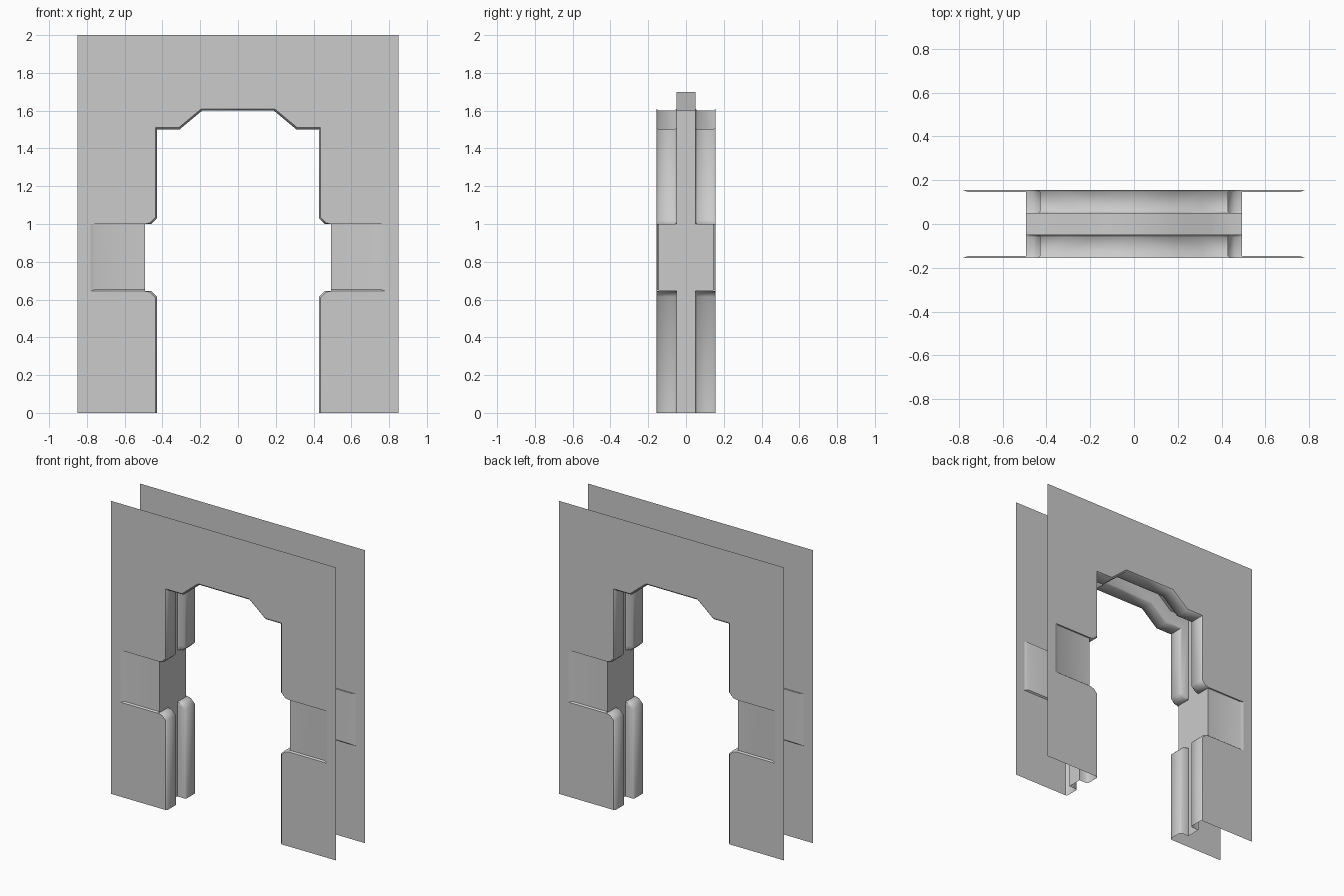
import bpy, bmesh, math
from mathutils import Vector

if "Cube" in bpy.data.objects:
    bpy.data.objects.remove(bpy.data.objects["Cube"])

FACE, RIM, GROOVE = 0.155, 0.145, 0.05   # half depths in y


def make_part(name, polys, facing):
    """Build the front right quarter from polygons, then mirror it in x and y."""
    bm = bmesh.new()
    cache = {}

    def vert(co):
        key = tuple(round(c, 5) for c in co)
        if key not in cache:
            cache[key] = bm.verts.new(key)
        return cache[key]

    for poly in polys:
        vs = list(dict.fromkeys(vert(p) for p in poly))
        area = sum(((Vector(poly[i]) - Vector(poly[0])).cross(Vector(poly[i + 1]) - Vector(poly[0]))
                    for i in range(1, len(poly) - 1)), Vector())
        if len(vs) > 2 and area.length > 1e-7:
            bm.faces.new(vs)
    bmesh.ops.recalc_face_normals(bm, faces=bm.faces[:])
    if sum(f.normal.dot(Vector(facing)) * f.calc_area() for f in bm.faces) < 0:
        bmesh.ops.reverse_faces(bm, faces=bm.faces[:])
    me = bpy.data.meshes.new(name)
    bm.to_mesh(me)
    bm.free()
    ob = bpy.data.objects.new(name, me)
    bpy.context.collection.objects.link(ob)
    bpy.ops.object.select_all(action='DESELECT')
    ob.select_set(True)
    bpy.context.view_layer.objects.active = ob
    bpy.ops.object.shade_smooth_by_angle(angle=math.radians(50))
    mod = ob.modifiers.new("mirror", 'MIRROR')
    mod.use_axis = (True, True, False)
    mod.merge_threshold = 0.0005
    return ob


# Half outline of the opening (x, z): raised rim, its bevelled edge, and the groove behind it
rim = [(0.428, 0), (0.428, 0.615), (0.46, 0.645), (0.493, 0.645), (0.493, 1.0), (0.46, 1.0),
       (0.428, 1.03), (0.428, 1.5), (0.31, 1.5), (0.19, 1.6), (0, 1.6)]
edge = [(0.438, 0), (0.438, 0.611), (0.464, 0.638), (0.493, 0.645), (0.493, 1.0), (0.464, 1.007),
        (0.438, 1.034), (0.438, 1.51), (0.314, 1.51), (0.194, 1.61), (0, 1.61)]
groove = [(0.493, 0), (0.493, 0.615), (0.493, 0.63), (0.493, 0.645), (0.493, 1.0), (0.493, 1.015),
          (0.493, 1.03), (0.493, 1.6), (0.346, 1.6), (0.226, 1.7), (0, 1.7)]
NOTCH = 3    # outline segment crossing the side notch

# Jamb and soffit lining: sweep the stepped cross-section along the outline
columns = [(edge, FACE), (rim, RIM), (rim, GROOVE + 0.01), (edge, GROOVE), (groove, GROOVE), (groove, 0)]
grid = [[(p[i][0], -y, p[i][1]) for p, y in columns] for i in range(len(rim))]
lining = [(grid[i][j], grid[i][j + 1], grid[i + 1][j + 1], grid[i + 1][j])
          for i in range(len(rim) - 1) for j in range(len(columns) - 1)
          if not (i == NOTCH and j == 0)]
make_part("doorway_lining", lining, (-1, 0, -0.3))

# Flat wall sheet with the recess cut out of it
x0, x1, x2, z0, z1 = 0.493, 0.755, 0.78, 0.645, 1.0
outline = edge[:NOTCH + 1] + [(x2, z0), (x2, z1)] + edge[NOTCH + 1:] + [(0, 2), (0.85, 2), (0.85, 0)]
make_part("wall_sheet", [[(x, -FACE, z) for x, z in outline]], (0, -1, 0))

# Shallow recessed panel: floor, sloped outer end, lower and upper steps
floor = [(x0, -RIM, z0 + 0.008), (x1, -RIM, z0 + 0.008), (x1, -RIM, z1), (x0, -RIM, z1)]
brim = [(x0, -FACE, z0), (x2, -FACE, z0), (x2, -FACE, z1), (x0, -FACE, z1)]
make_part("recess_panel", [floor] + [(floor[i], floor[i + 1], brim[i + 1], brim[i]) for i in range(3)],
          (0, -1, 0))
